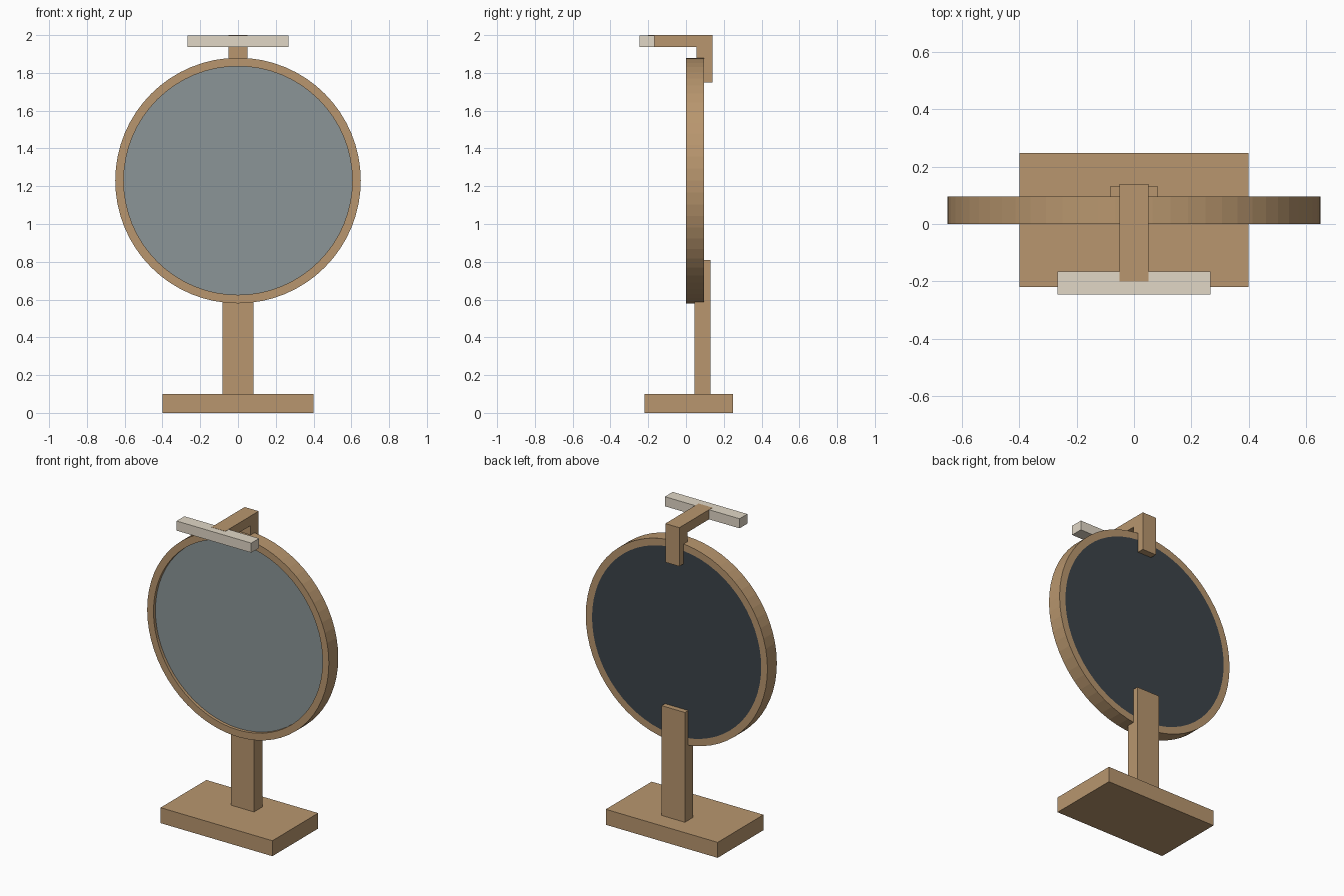
import bpy, bmesh
from math import cos, sin, pi

cube = bpy.data.objects.get("Cube")
if cube:
    bpy.data.objects.remove(cube, do_unlink=True)

SEGMENTS = 64
CENTRE_Z = 1.23


def material(name, rgb):
    linear = [((c / 255 + 0.055) / 1.055) ** 2.4 for c in rgb]
    mat = bpy.data.materials.new(name)
    mat.use_nodes = True
    mat.diffuse_color = (*linear, 1)
    mat.node_tree.nodes["Principled BSDF"].inputs["Base Color"].default_value = (*linear, 1)
    return mat


wood = material("light wood", (184, 150, 110))
glass = material("mirror glass", (139, 149, 151))
dark = material("dark backing", (60, 68, 74))
pale = material("pale bar", (225, 215, 198))


def finish(name, bm, mat):
    bmesh.ops.recalc_face_normals(bm, faces=bm.faces)
    mesh = bpy.data.meshes.new(name)
    bm.to_mesh(mesh)
    bm.free()
    mesh.materials.append(mat)
    obj = bpy.data.objects.new(name, mesh)
    bpy.context.collection.objects.link(obj)
    return obj


def box(name, half_x, y, z, mat):
    """Box centred on x, spanning the given y and z ranges."""
    bm = bmesh.new()
    bmesh.ops.create_cube(bm, size=1)
    for v in bm.verts:
        v.co = (v.co.x * 2 * half_x, y[v.co.y > 0], z[v.co.z > 0])
    return finish(name, bm, mat)


def lathe(name, profile, mat, closed):
    """Revolve (radius, y) points about the mirror's axis."""
    bm = bmesh.new()
    rings = []
    for r, y in profile:
        rings.append([bm.verts.new((r * cos(2 * pi * i / SEGMENTS), y,
                                    CENTRE_Z + r * sin(2 * pi * i / SEGMENTS)))
                      for i in range(SEGMENTS)])
    pairs = list(zip(rings, rings[1:]))
    if closed:
        pairs.append((rings[-1], rings[0]))
    else:
        bm.faces.new(rings[0])
        bm.faces.new(rings[-1])
    for a, b in pairs:
        for i in range(SEGMENTS):
            j = (i + 1) % SEGMENTS
            bm.faces.new((a[i], a[j], b[j], b[i]))
    return finish(name, bm, mat)


# Stand
box("base", 0.4, (-0.22, 0.248), (0, 0.1), wood)
box("post", 0.083, (0.045, 0.13), (0.1, 0.81), wood)

# Round mirror: frame, glass set back from the front, backing flush behind
lathe("frame", [(0.65, 0), (0.65, 0.096), (0.605, 0.096), (0.605, 0)], wood, True)
lathe("mirror", [(0.605, 0.02), (0.605, 0.05)], glass, False)
lathe("backing", [(0.605, 0.05), (0.605, 0.096)], dark, False)

# Bracket reaching forward over the mirror, carrying the bar
box("bracket_upright", 0.05, (0.055, 0.14), (1.75, 1.938), wood)
box("bracket_arm", 0.05, (-0.2, 0.14), (1.938, 2), wood)
box("top_bar", 0.267, (-0.246, -0.166), (1.937, 1.999), pale)
